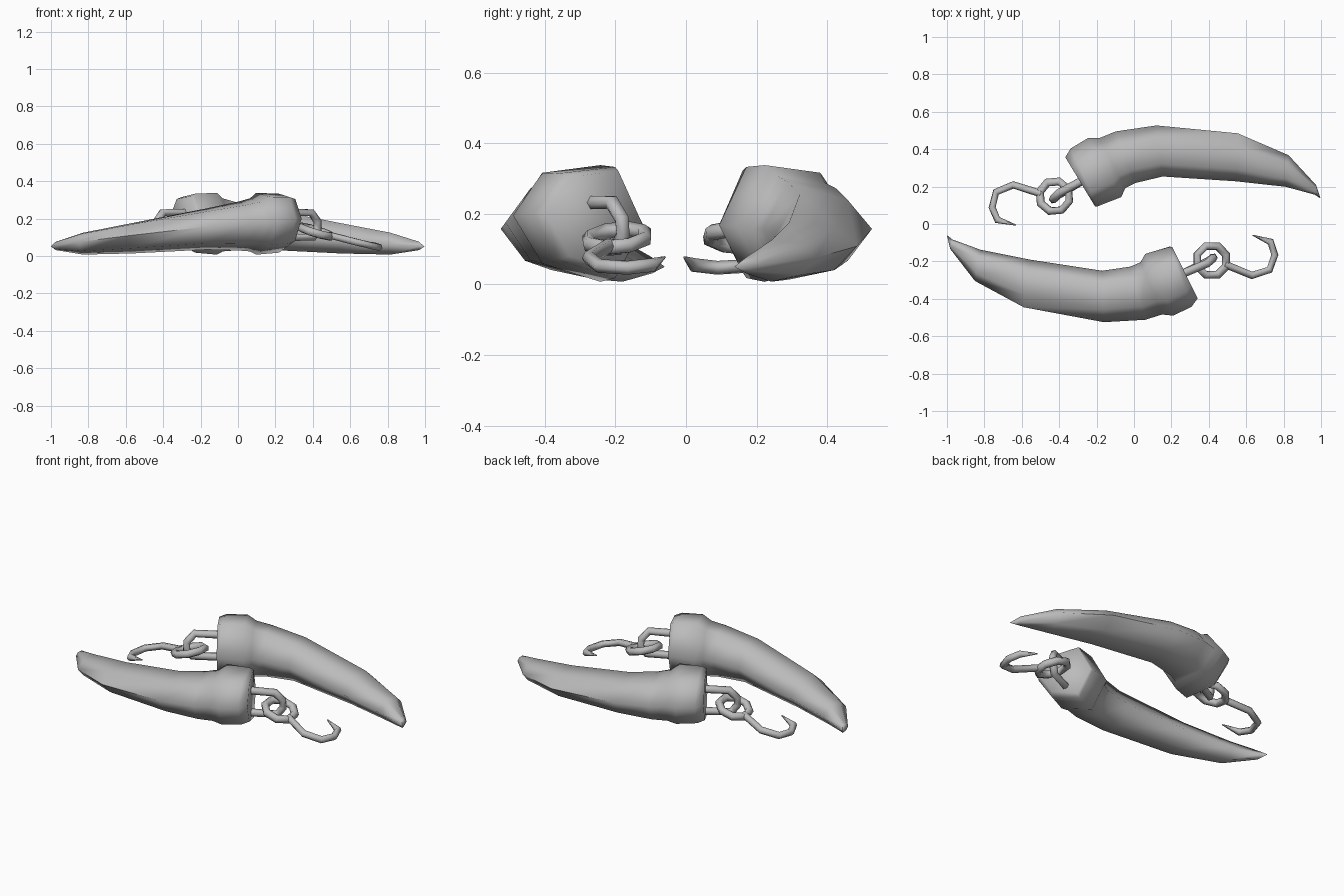
import bpy, bmesh, math
from mathutils import Vector, Matrix

if "Cube" in bpy.data.objects:
    bpy.data.objects.remove(bpy.data.objects["Cube"], do_unlink=True)

# One plain grey for everything
grey = bpy.data.materials.new("plain_grey")
grey.use_nodes = True
grey.diffuse_color = (0.5, 0.5, 0.5, 1)
grey.node_tree.nodes["Principled BSDF"].inputs["Base Color"].default_value = (0.5, 0.5, 0.5, 1)

SIDES = 6
TAPER = 0.25


def finish(obj, turn):
    obj.data.materials.clear()
    obj.data.materials.append(grey)
    obj.data.transform(turn)
    bpy.ops.object.select_all(action='DESELECT')
    obj.select_set(True)
    bpy.context.view_layer.objects.active = obj
    bpy.ops.object.shade_smooth_by_angle(angle=math.radians(80))


def loft(name, rings, tip, turn):
    """Six-sided skin over rings given as (inner point, outer point, half height), closed to a tip."""
    bm = bmesh.new()
    loops = []
    for inner, outer, h in rings:
        a, b = Vector(inner), Vector(outer)
        mid, u = (a + b) / 2, (a - b) / 2
        loop = []
        for i in range(SIDES):
            t = math.tau * i / SIDES
            # The section is a little taller on its inner side
            up = h * math.sin(t) / math.sin(math.pi / 3) * (1 + TAPER * math.cos(t))
            loop.append(bm.verts.new(mid + u * math.cos(t) + Vector((0, 0, up))))
        loops.append(loop)
    for p, q in zip(loops, loops[1:]):
        for i in range(SIDES):
            j = (i + 1) % SIDES
            bm.faces.new((p[i], p[j], q[j], q[i]))
    bm.faces.new(loops[0])
    point = bm.verts.new(tip)
    for i in range(SIDES):
        bm.faces.new((loops[-1][i], loops[-1][(i + 1) % SIDES], point))
    bmesh.ops.recalc_face_normals(bm, faces=bm.faces)
    mesh = bpy.data.meshes.new(name)
    bm.to_mesh(mesh)
    bm.free()
    obj = bpy.data.objects.new(name, mesh)
    bpy.context.collection.objects.link(obj)
    finish(obj, turn)


def wire(name, points, radius, turn, closed=False, end=1.0):
    """Six-sided wire along a path, optionally sharpened at its end."""
    curve = bpy.data.curves.new(name, 'CURVE')
    curve.dimensions = '3D'
    curve.bevel_depth = radius
    curve.bevel_resolution = 1
    curve.use_fill_caps = True
    line = curve.splines.new('POLY')
    line.points.add(len(points) - 1)
    for p, co in zip(line.points, points):
        p.co = (*co, 1)
    line.points[-1].radius = end
    line.use_cyclic_u = closed
    obj = bpy.data.objects.new(name, curve)
    bpy.context.collection.objects.link(obj)
    bpy.ops.object.select_all(action='DESELECT')
    obj.select_set(True)
    bpy.context.view_layer.objects.active = obj
    bpy.ops.object.convert(target='MESH')
    finish(bpy.context.object, turn)


# Thick cap, neck, then the tapering curve of the tusk
tusk = [((0.205, -0.123, 0.17), (0.34, -0.398, 0.2), 0.128),
        ((0.19, -0.121, 0.167), (0.308, -0.442, 0.2), 0.14),
        ((0.06, -0.16, 0.165), (0.21, -0.49, 0.195), 0.147),
        ((0.035, -0.205, 0.16), (0.15, -0.484, 0.185), 0.126),
        ((-0.02, -0.228, 0.155), (0.06, -0.512, 0.175), 0.116),
        ((-0.17, -0.25, 0.14), (-0.16, -0.525, 0.157), 0.098),
        ((-0.56, -0.19, 0.09), (-0.59, -0.445, 0.108), 0.072),
        ((-0.82, -0.138, 0.063), (-0.85, -0.305, 0.075), 0.052),
        ((-0.97, -0.083, 0.053), (-0.983, -0.133, 0.056), 0.02)]
staple = [(0.25, -0.27, 0.232), (0.392, -0.21, 0.232), (0.425, -0.182, 0.185),
          (0.425, -0.178, 0.14), (0.4, -0.198, 0.1), (0.25, -0.27, 0.1)]
hook = [(0.485, -0.215, 0.112), (0.63, -0.275, 0.075), (0.725, -0.245, 0.052),
        (0.753, -0.165, 0.047), (0.73, -0.095, 0.055), (0.635, -0.06, 0.077)]
link = []
for k in range(8):
    t = math.tau * (k + 0.5) / 8
    x, y = 0.083 * math.cos(t), 0.083 * math.sin(t)
    link.append((0.415 + x, -0.195 + y, 0.13 - 0.3 * x + 0.1 * y))

# A pair of pendants, the second turned round to face the other way
for side, degrees, shift in (("front", 0, (0, 0, 0)), ("back", 185, (0.006, -0.01, 0))):
    turn = Matrix.Translation(shift) @ Matrix.Rotation(math.radians(degrees), 4, 'Z')
    loft(side + "_tusk", tusk, (-1.0, -0.06, 0.05), turn)
    wire(side + "_staple", staple, 0.022, turn)
    wire(side + "_link", link, 0.023, turn, closed=True)
    wire(side + "_hook", hook, 0.02, turn, end=0.15)
